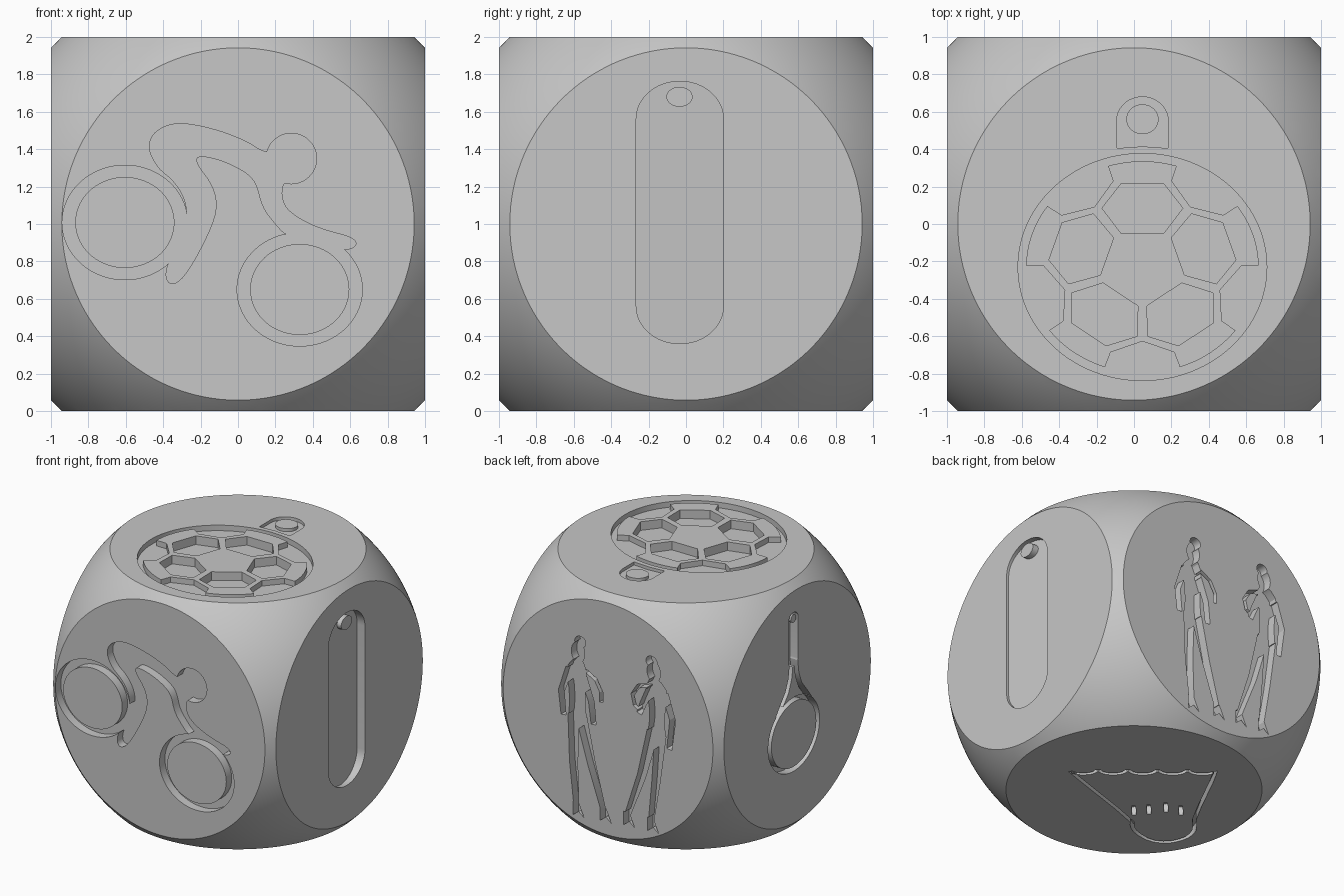
import bpy
import bmesh
import math
from mathutils import Matrix, Vector
from mathutils.geometry import delaunay_2d_cdt

if "Cube" in bpy.data.objects:
    bpy.data.objects.remove(bpy.data.objects["Cube"])

grey = bpy.data.materials.new("plain grey")
grey.use_nodes = True
grey.diffuse_color = (0.57, 0.57, 0.57, 1)
grey.node_tree.nodes["Principled BSDF"].inputs["Base Color"].default_value = grey.diffuse_color


# 2D outline helpers
def ellipse(cx, cy, rx, ry, n=72):
    angles = [math.tau * i / n for i in range(n)]
    return [(cx + rx * math.cos(a), cy + ry * math.sin(a)) for a in angles]


def ring(cx, cy, rx, ry, wide, high):
    return [ellipse(cx, cy, rx, ry), ellipse(cx, cy, rx - wide, ry - high)]


def smooth(points, rounds=2):
    for _ in range(rounds):
        pairs = list(zip(points, points[1:] + points[:1]))
        points = []
        for (ax, ay), (bx, by) in pairs:
            points += [(ax * t + bx * (1 - t), ay * t + by * (1 - t)) for t in (0.75, 0.25)]
    return points


def sides(points, start, end, closed=False):
    left, right, n = [], [], len(points)
    for i, p in enumerate(points):
        before = points[i - 1] if i or closed else p
        after = points[(i + 1) % n] if i < n - 1 or closed else p
        t = (Vector(after) - Vector(before)).normalized()
        half = (start + (end - start) * i / (n - 1)) / 2
        left.append((p[0] - t.y * half, p[1] + t.x * half))
        right.append((p[0] + t.y * half, p[1] - t.x * half))
    return left, right


def stroke(points, start, end=None):
    left, right = sides(points, start, start if end is None else end)
    return [left + right[::-1]]


def capsule(cx, half, bottom, top, cap):
    arc = [math.pi * i / 24 for i in range(25)]
    upper = [(cx + half * math.cos(a), top - cap + cap * math.sin(a)) for a in arc]
    lower = [(cx - half * math.cos(a), bottom + cap - cap * math.sin(a)) for a in arc]
    return upper + lower


def inside(p, loops):
    odd = False
    for loop in loops:
        for (ax, ay), (bx, by) in zip(loop, loop[1:] + loop[:1]):
            if (ay > p.y) != (by > p.y) and p.x < ax + (bx - ax) * (p.y - ay) / (by - ay):
                odd = not odd
    return odd


# Solid with the given loops as its cross-section; inner loops become islands
def add_prism(bm, loops, origin, u, v, depth, slope):
    normal = u.cross(v)
    coords, edges = [], []
    for loop in loops:
        first, n = len(coords), len(loop)
        coords += [Vector(p) for p in loop]
        edges += [(first + i, first + (i + 1) % n) for i in range(n)]
    flat, _, tris = delaunay_2d_cdt(coords, edges, [], 0, 1e-5)[:3]
    tris = [t for t in tris if inside(sum((flat[i] for i in t), Vector((0, 0))) / len(t), loops)]
    used = sorted({i for t in tris for i in t})
    base = {i: origin + u * flat[i].x + v * flat[i].y for i in used}
    low = {i: bm.verts.new(base[i] - normal * (depth + slope * flat[i].x)) for i in used}
    high = {i: bm.verts.new(base[i] + normal * 0.07) for i in used}
    directed = set()
    for tri in tris:
        bm.faces.new([high[i] for i in tri])
        bm.faces.new([low[i] for i in reversed(tri)])
        directed.update(zip(tri, list(tri[1:]) + [tri[0]]))
    for a, b in directed:
        if (b, a) not in directed:
            bm.faces.new((low[a], low[b], high[b], high[a]))


def mesh_object(name, bm):
    mesh = bpy.data.meshes.new(name)
    bm.to_mesh(mesh)
    bm.free()
    obj = bpy.data.objects.new(name, mesh)
    bpy.context.collection.objects.link(obj)
    return obj


def apply_boolean(target, tool, operation):
    tool.hide_render = True
    mod = target.modifiers.new(operation.title(), "BOOLEAN")
    mod.object, mod.operation, mod.solver = tool, operation, "EXACT"
    mod.use_self = operation == "DIFFERENCE"
    bpy.context.view_layer.objects.active = target
    bpy.ops.object.modifier_apply(modifier=mod.name)
    bpy.data.objects.remove(tool)


# Body: cube rounded off by a sphere
bm = bmesh.new()
bmesh.ops.create_cube(bm, size=2, matrix=Matrix.Translation((0, 0, 1)))
die = mesh_object("die_body", bm)
bm = bmesh.new()
bmesh.ops.create_icosphere(bm, subdivisions=6, radius=1.374, matrix=Matrix.Translation((0, 0, 1)))
apply_boolean(die, mesh_object("rounding_sphere", bm), "INTERSECT")

# Front: cyclist
rider = [(-.48, 1.40), (-.46, 1.48), (-.38, 1.53), (-.28, 1.54), (-.1, 1.5), (.05, 1.44), (.14, 1.38),
         (.24, 1.38), (.27, 1.24), (.23, 1.2), (.24, 1.1), (.32, 1.03), (.45, .97), (.61, .93), (.64, .89),
         (.59, .86), (.5, .875), (.33, .925), (.25, .945), (.2, 1.0), (.13, 1.09), (.1, 1.22),
         (.04, 1.28), (-.08, 1.34), (-.21, 1.37), (-.23, 1.33), (-.13, 1.2), (-.11, 1.07), (-.18, .9),
         (-.29, .71), (-.36, .67), (-.39, .72), (-.37, .8), (-.33, .85), (-.29, .95), (-.27, 1.03),
         (-.28, 1.13), (-.34, 1.23), (-.43, 1.3)]
cyclist = [ring(-.605, 1.008, .335, .306, .07, .063), ring(.33, .65, .335, .303, .07, .06),
           [smooth(rider)], [ellipse(.285, 1.35, .135, .135)]]

# Right: board with a round peg
board = [[capsule(-.033, .233, .36, 1.763, .2), ellipse(-.035, 1.68, .07, .053)]]


# Back: two walkers
def walker(hair, head, torso, straps, arms, legs):
    parts = [[ellipse(*hair, .05, .045, 24)], [ellipse(*head, .06, .085, 24)], [smooth(torso, 1)]]
    parts += [stroke(s, .03) for s in straps]
    parts += [stroke(a, .06, .045) for a in arms]
    for leg in legs:
        parts.append(stroke(leg, .1, .045))
        x, z = leg[-1]
        parts.append([[(x - .03, z + .03), (x + .02, z + .03), (x + .07, z - .08),
                       (x + .02, z - .04), (x - .03, z - .08)]])
    return parts


walkers = walker(
    (-.25, 1.56), (-.27, 1.47),
    [(-.3, 1.42), (-.23, 1.42), (-.19, 1.32), (-.21, 1.1), (-.19, .88), (-.36, .88), (-.34, 1.1), (-.38, 1.32)],
    [[(-.2, 1.34), (-.11, 1.29), (-.06, 1.2), (-.06, 1.12)]],
    [[(-.35, 1.32), (-.42, 1.12), (-.4, .93)], [(-.22, 1.28), (-.15, 1.1), (-.13, .92)]],
    [[(-.31, .95), (-.31, .57), (-.285, .22)], [(-.24, .95), (-.15, .6), (-.04, .24)]])
walkers += walker(
    (.39, 1.57), (.41, 1.49),
    [(.38, 1.44), (.46, 1.44), (.54, 1.35), (.5, 1.15), (.52, .92), (.35, .92), (.38, 1.15), (.34, 1.36)],
    [[(.36, 1.37), (.27, 1.34), (.22, 1.26), (.24, 1.18), (.3, 1.14)]],
    [[(.37, 1.33), (.31, 1.2), (.28, 1.12)], [(.51, 1.34), (.58, 1.14), (.55, .9)]],
    [[(.4, 1), (.3, .62), (.17, .26)], [(.47, 1), (.43, .61), (.385, .27)]])

# Left: racket
racket = [ring(-.045, .78, .33, .3, .042, .038),
          [capsule(-.05, .058, 1.33, 1.77, .05), ellipse(-.05, 1.72, .035, .032, 32)]]
racket += [stroke([(-.047 + s * x, z) for x, z in
                   [(.03, 1.36), (.045, 1.25), (.085, 1.15), (.15, 1.07), (.21, .99)]], .045)
           for s in (-1, 1)]


# Top: ball with five panels and a hanging tab
def on_ball(points, turn=0):
    c, s = math.cos(turn), math.sin(turn)
    return [(.045 + .665 * (x * c - y * s), -.23 + .605 * (x * s + y * c)) for x, y in points]


panel = [(.173, .734), (-.173, .734), (-.325, .52), (-.173, .3), (.173, .3), (.325, .52)]
rim_angles = [math.radians(72.8 + 34.4 * i / 12) for i in range(13)]
lobe = [(.236, .76)] + [(.935 * math.cos(a), .935 * math.sin(a)) for a in rim_angles]
lobe += [(-.236, .76), (-.386, .531)]
turns = [math.tau * k / 5 for k in range(5)]
star = [p for t in turns for p in on_ball(lobe, t)]
ball = [[ellipse(.045, -.23, .665, .607, 96), star]]
panels = [[on_ball(panel, t)] for t in turns]
arch = [(.045 + .138 * math.cos(math.pi * i / 24), .55 + .13 * math.sin(math.pi * i / 24)) for i in range(25)]
tab = [[[(-.092, .405), (.045, .415), (.183, .405)] + arch, ellipse(.045, .56, .086, .08, 40)]]

# Bottom: shuttlecock outline with small slits
start, end = Vector((.558, -.088)), Vector((-.284, .613))
skirt = []
for i in range(5):
    for f, dip in ((0, 0), (.2, .05), (.5, .06), (.8, .05)):
        p = start.lerp(end, (i + f) / 5) + dip * Vector((-.64, -.768))
        skirt.append((p.x, p.y))
cork = [(-.284, .613), (-.61, -.043), (-.68, -.11), (-.74, -.2), (-.75, -.313), (-.69, -.44),
        (-.57, -.5), (-.415, -.475), (-.33, -.42), (-.29, -.36)]
shuttle = [list(sides(smooth(skirt + cork, 1), .028, .028, True))]
for x, y in ((-.195, -.234), (-.27, -.152), (-.347, -.049), (-.46, -.013)):
    shuttle.append(stroke([(x - .045, y - .05), (x, y), (x + .045, y + .05)], .03))

# Engrave every side: shapes, side frame, depth and slope of the floor
X, Y, Z = Vector((1, 0, 0)), Vector((0, 1, 0)), Vector((0, 0, 1))
top = (2 * Z, X, Y)
for name, shapes, frame, depth, slope in (
        ("cyclist", cyclist, (-Y, X, Z), .07, 0), ("board", board, (X, Y, Z), .048, .107),
        ("walkers", walkers, (Y, -X, Z), .07, 0), ("racket", racket, (-X, -Y, Z), .07, 0),
        ("ball", ball, top, .045, 0), ("panels", panels, top, .07, 0), ("tab", tab, top, .025, 0),
        ("shuttle", shuttle, (0 * Z, X, -Y), .07, 0)):
    origin, u, v = frame
    if name == "shuttle":
        shapes = [[[(x, -y) for x, y in loop] for loop in loops] for loops in shapes]
    bm = bmesh.new()
    for loops in shapes:
        add_prism(bm, loops, origin, u, v, depth, slope)
    bmesh.ops.recalc_face_normals(bm, faces=bm.faces[:])
    apply_boolean(die, mesh_object(name + "_cutter", bm), "DIFFERENCE")

die.data.materials.clear()
die.data.materials.append(grey)
for face in die.data.polygons:
    face.material_index = 0
bpy.ops.object.select_all(action="DESELECT")
die.select_set(True)
bpy.context.view_layer.objects.active = die
bpy.ops.object.shade_smooth_by_angle(angle=math.radians(25))
